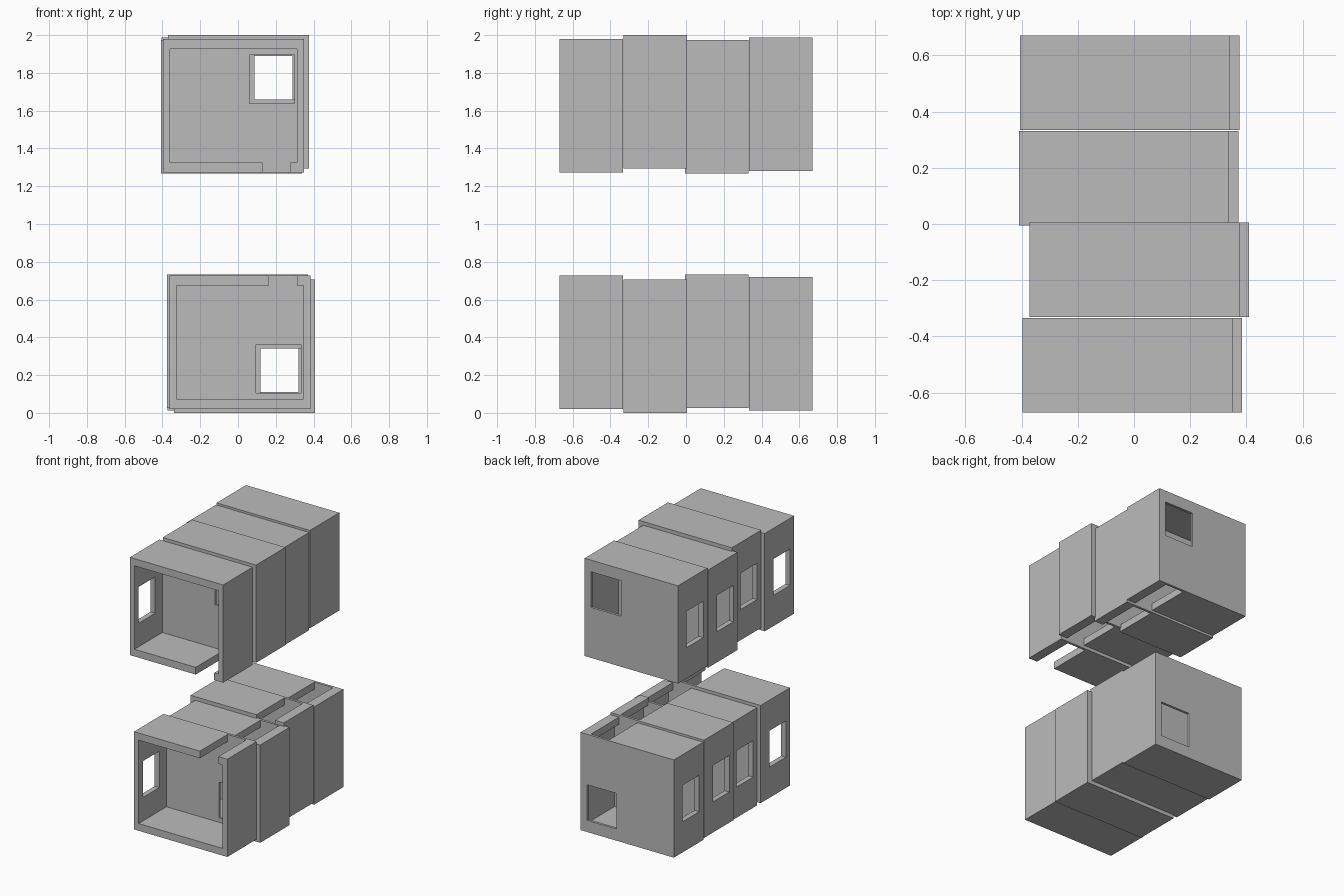
import bpy
import bmesh
from mathutils import Vector

default_cube = bpy.data.objects.get("Cube")
if default_cube:
    bpy.data.objects.remove(default_cube, do_unlink=True)

# Outer size of one room module, and its thicknesses
W, D, H = 0.7465, 0.336, 0.707
SIDE, SLAB, BACK = 0.037, 0.052, 0.018
EXTRA = 0.05  # how far cutters poke out

grey = bpy.data.materials.new("plain_grey")
grey.use_nodes = True
grey.diffuse_color = (0.5, 0.5, 0.5, 1)
grey.node_tree.nodes["Principled BSDF"].inputs["Base Color"].default_value = (0.5, 0.5, 0.5, 1)


def box(name, low, high, flip=False):
    """Box between two corners, optionally turned upside down within a module."""
    low, high = Vector(low), Vector(high)
    if flip:
        low.z, high.z = H - high.z, H - low.z
    bm = bmesh.new()
    bmesh.ops.create_cube(bm, size=1)
    for v in bm.verts:
        v.co = [(a + b) / 2 + c * (b - a) for a, b, c in zip(low, high, v.co)]
    mesh = bpy.data.meshes.new(name)
    bm.to_mesh(mesh)
    bm.free()
    obj = bpy.data.objects.new(name, mesh)
    bpy.context.collection.objects.link(obj)
    return obj


def module_mesh(name, flip):
    """Room open at the front, with a side window, back opening and slab slot."""
    body = box(name, (0, 0, 0), (W, D, H))
    cutters = [
        # room interior
        box("room_cutter", (SIDE, -EXTRA, SLAB), (W - SIDE, D - BACK, H - SLAB), flip),
        # window in the side wall
        box("window_cutter", (-EXTRA, 0.047, 0.222), (EXTRA, 0.236, 0.485), flip),
        # opening in the back wall
        box("opening_cutter", (0.458, D - EXTRA, 0.085), (0.696, D + EXTRA, 0.342), flip),
        # slot in the slab facing the other storey
        box("slot_cutter", (0.527, -EXTRA, H - SLAB - 0.01), (0.675, D - BACK, H + EXTRA), flip),
    ]
    for cutter in cutters:
        cutter.hide_render = True
        mod = body.modifiers.new(cutter.name, "BOOLEAN")
        mod.operation = "DIFFERENCE"
        mod.solver = "EXACT"
        mod.object = cutter
    graph = bpy.context.evaluated_depsgraph_get()
    mesh = bpy.data.meshes.new_from_object(body.evaluated_get(graph))
    for obj in cutters + [body]:
        bpy.data.objects.remove(obj, do_unlink=True)
    mesh.name = name
    mesh.materials.clear()
    mesh.materials.append(grey)
    return mesh


lower = module_mesh("lower_module", False)
upper = module_mesh("upper_module", True)

# Four slightly shifted modules per storey: x, y and lift of each
SHIFTS = [(-0.396, -0.67, 0.0205), (-0.371, -0.33, 0.0),
          (-0.4085, -0.0055, 0.0265), (-0.405, 0.334, 0.0125)]
for i, (x, y, lift) in enumerate(SHIFTS, 1):
    for mesh, loc in ((lower, (x + 0.033, y, lift)), (upper, (x, y, 2 - lift - H))):
        room = bpy.data.objects.new(f"{mesh.name}_{i}", mesh)
        room.location = loc
        bpy.context.collection.objects.link(room)
